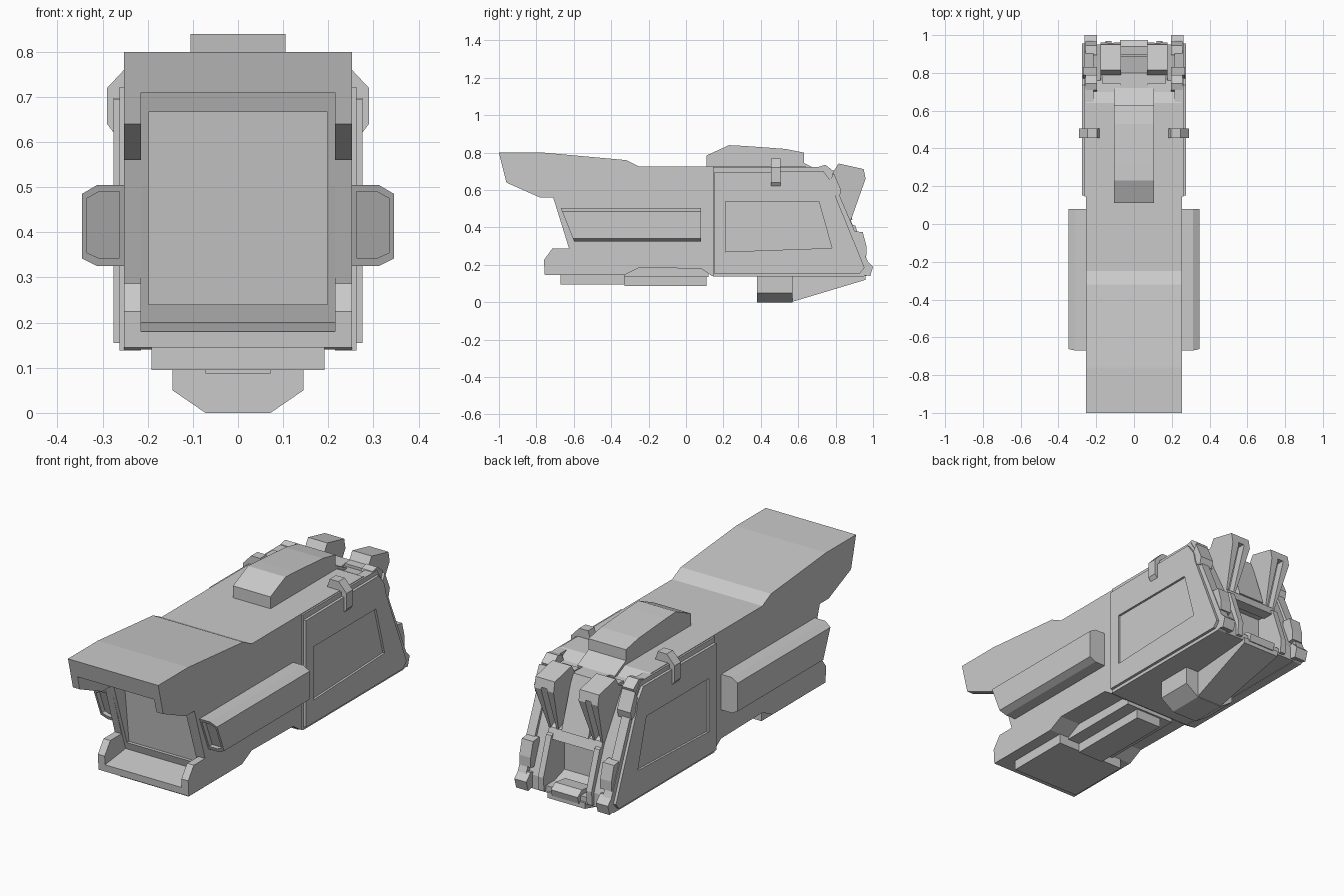
import bpy, bmesh

grey = bpy.data.materials.new("plain grey")
grey.diffuse_color = (0.59, 0.59, 0.59, 1)


def loft(name, rings):
    """Closed solid through rings of equal point count."""
    bm = bmesh.new()
    vs = [[bm.verts.new(p) for p in r] for r in rings]
    n = len(rings[0])
    for a, b in zip(vs, vs[1:]):
        for i in range(n):
            j = (i + 1) % n
            bm.faces.new((a[i], a[j], b[j], b[i]))
    bm.faces.new(vs[0])
    bm.faces.new(vs[-1])
    bmesh.ops.recalc_face_normals(bm, faces=bm.faces)
    me = bpy.data.meshes.new(name)
    bm.to_mesh(me)
    bm.free()
    me.materials.append(grey)
    ob = bpy.data.objects.new(name, me)
    bpy.context.collection.objects.link(ob)
    return ob


def side(name, prof, x0, x1):
    """Extrude a (y, z) profile along x."""
    return loft(name, [[(x, y, z) for y, z in prof] for x in (x0, x1)])


def box(name, x0, x1, y0, y1, z0, z1):
    return side(name, [(y0, z0), (y1, z0), (y1, z1), (y0, z1)], x0, x1)


def cut(ob, *cutters):
    for c in cutters:
        m = ob.modifiers.new("cut", 'BOOLEAN')
        m.object = c
        m.solver = 'EXACT'
        dg = bpy.context.evaluated_depsgraph_get()
        me = bpy.data.meshes.new_from_object(ob.evaluated_get(dg))
        ob.modifiers.clear()
        ob.data = me
        bpy.data.objects.remove(c)


# Main hull with hooded front mouth, raised belly and rear pocket
hull = side("main_hull", [
    (-1, .80), (-.76, .80), (-.32, .76), (-.25, .725), (.64, .725), (.70, .695),
    (.76, .69), (.87, .42), (.95, .21), (.95, .14), (.14, .14), (.08, .18),
    (-.25, .185), (-.33, .145), (-.755, .145), (-.76, .225), (-.715, .287),
    (-.625, .287), (-.71, .56), (-.78, .56), (-.96, .64)], -.253, .253)
cut(hull,
    side("mouth_cut", [(-1.1, .71), (-.76, .71), (-.593, .20), (-.8, .175), (-1.1, .17)], -.215, .215),
    side("panel_cut", [(-.9, .667), (-.64, .667), (-.59, .24), (-.9, .24)], -.198, .198),
    side("pocket_cut", [(.80, .40), (.80, .20), (.88, .175), (1.1, .175), (1.1, .40)], -.12, .12))

# Top housing with slightly sloped sides
box_prof = [(.11, .72), (.11, .785), (.23, .84), (.31, .836), (.53, .82), (.63, .80), (.63, .72)]
side("top_housing", box_prof, -.105, .105)
side("top_housing_ramp", [(.62, .72), (.62, .75), (.72, .70), (.72, .68)], -.105, .105)

# Belly plates
box("belly_plate_front", -.192, .192, -.67, -.33, .095, .16)
box("belly_plate_step", -.14, .14, -.34, .12, .135, .20)
box("belly_plate_rear", -.072, .072, -.33, .11, .087, .15)

# Rear keel: chamfered block, then a rising wedge behind it
sect = [(-.145, .145), (-.145, .05), (-.072, 0), (.072, 0), (.145, .05), (.145, .145)]
loft("keel_block", [[(x, y, z) for x, z in sect] for y in (.38, .57)])
loft("keel_wedge", [[(-w, y, .15), (-w, y, z), (w, y, z), (w, y, .15)]
                    for y, w, z in ((.56, .072, 0), (.96, .105, .12))])

# Rear center pieces: sloped plate, pocket sill and pocket lip
side("rear_center_plate", [(.70, .70), (.80, .70), (.89, .44), (.80, .44)], -.075, .075)
side("pocket_header", [(.84, .39), (.90, .39), (.88, .44), (.84, .46)], -.15, .15)
side("pocket_lip", [(.86, .14), (.965, .14), (.975, .175), (.94, .20), (.86, .19)], -.075, .075)

for s, tag in ((1, "right"), (-1, "left")):
    # Side pod with slanted, recessed front
    def pod_ring(pts, y):
        return [(s * x, y if y > -.5 else -.67 + (.505 - z) * .4, z) for x, z in pts]
    sect = [(.24, .505), (.312, .505), (.346, .485), (.346, .342), (.312, .325), (.24, .325)]
    pod = loft("side_pod_" + tag, [pod_ring(sect, -1), pod_ring(sect, .08)])
    inset = [(.262, .49), (.308, .49), (.335, .475), (.335, .355), (.308, .343), (.262, .343)]
    cut(pod, loft("pod_cut", [[(s * x, d + (.505 - z) * .4, z) for x, z in inset]
                              for d in (-.72, -.645)]))

    # Layered side armour with recessed window
    side("side_armour_base_" + tag, [
        (.145, .722), (.145, .138), (.95, .138), (.985, .16), (.98, .20),
        (.80, .62), (.74, .722)], s * .215, s * .262)
    plate = side("side_armour_plate_" + tag, [
        (.15, .695), (.15, .155), (.93, .155), (.955, .185), (.79, .59),
        (.78, .64), (.735, .70)], s * .25, s * .276)
    cut(plate, side("window_cut", [(.21, .54), (.71, .54), (.78, .29), (.21, .27)], s * .265, s * .3))

    # Strap clipped over the top corner
    strap = [(.18, .72), (.195, .768), (.245, .768), (.29, .72), (.29, .64), (.275, .62), (.25, .62), (.25, .72)]
    loft("corner_strap_" + tag, [[(s * x, y, z) for x, z in strap] for y in (.455, .505)])

    # Rear claw: bulky top, tapering foot, long slot down its back
    prof = [(.74, .68), (.79, .70), (.815, .742), (.95, .712), (.96, .66), (.875, .42), (.82, .42)]
    claw = loft("rear_claw_" + tag, [
        [(s * (.07 + max(0, .66 - z) * .12), y, z) for y, z in prof],
        [(s * (.178 - max(0, .66 - z) * .12), y, z) for y, z in prof]])
    cut(claw, side("slot_cut", [(.92, .67), (1.0, .67), (.90, .40), (.83, .40)], s * .108, s * .14))
    box("claw_pad_" + tag, s * .075, s * .17, .745, .79, .66, .705)

    # Locking clips along the sloped rear edge
    x0, x1 = s * .195, s * .258
    side("upper_clip_" + tag, [(.70, .69), (.71, .725), (.745, .735), (.79, .70), (.77, .64), (.72, .66)], x0, x1)
    side("upper_clip_hook_" + tag, [(.77, .65), (.79, .69), (.83, .60), (.82, .56), (.78, .58)], x0, s * .27)
    side("lower_clip_" + tag, [(.89, .30), (.895, .38), (.945, .375), (.965, .30), (.965, .25), (.92, .24)], x0, x1)
    side("bottom_clip_" + tag, [(.93, .15), (.93, .22), (.965, .225), (1.0, .19), (.985, .14)], x0, s * .262)

    # Pocket cheek
    side("pocket_cheek_" + tag, [(.84, .14), (.965, .15), (.97, .22), (.905, .41), (.84, .43)], s * .12, s * .15)
